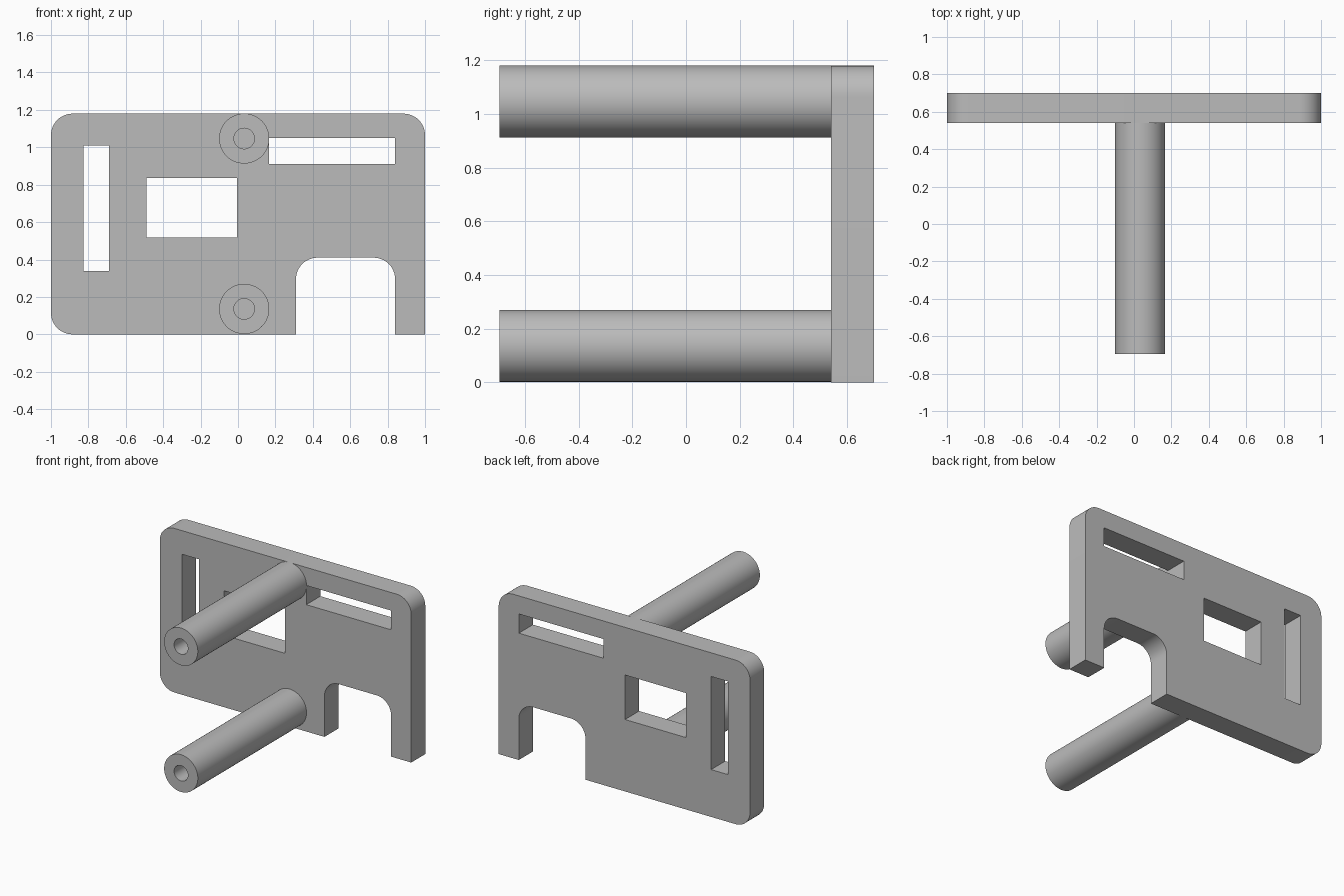
import bpy
from math import sin, cos, pi, radians

if "Cube" in bpy.data.objects:
    bpy.data.objects.remove(bpy.data.objects["Cube"], do_unlink=True)

grey = bpy.data.materials.new("plain grey")
grey.use_nodes = True
colour = (0.5, 0.5, 0.5, 1)
grey.diffuse_color = colour
grey.node_tree.nodes["Principled BSDF"].inputs["Base Color"].default_value = colour


def arc(cx, cz, r, start, end, steps=12):
    """Points along an arc, angles in degrees."""
    angles = [radians(start + (end - start) * i / steps) for i in range(steps + 1)]
    return [(cx + r * cos(a), cz + r * sin(a)) for a in angles]


def circle(cx, cz, r, steps=64):
    return arc(cx, cz, r, 0, 360, steps)[:-1]


def rectangle(x0, x1, z0, z1):
    return [(x0, z0), (x1, z0), (x1, z1), (x0, z1)]


def extrude_profile(name, loops, y0, y1):
    """Fill the first loop, cut out the others, extrude from y0 to y1."""
    curve = bpy.data.curves.new(name, 'CURVE')
    curve.dimensions = '2D'
    curve.fill_mode = 'BOTH'
    curve.extrude = (y1 - y0) / 2
    for loop in loops:
        spline = curve.splines.new('POLY')
        spline.points.add(len(loop) - 1)
        for point, (x, z) in zip(spline.points, loop):
            point.co = (x, z, 0, 1)
        spline.use_cyclic_u = True
    obj = bpy.data.objects.new(name, curve)
    obj.location.y = (y0 + y1) / 2
    obj.rotation_euler.x = pi / 2
    bpy.context.collection.objects.link(obj)
    bpy.ops.object.select_all(action='DESELECT')
    obj.select_set(True)
    bpy.context.view_layer.objects.active = obj
    bpy.ops.object.convert(target='MESH')
    obj = bpy.context.object
    obj.data.materials.clear()
    obj.data.materials.append(grey)
    bpy.ops.object.shade_smooth_by_angle(angle=radians(30))
    return obj


FRONT, PLATE, BACK = -0.695, 0.54, 0.70
TOP, R = 1.18, 0.115

# Plate outline: three round corners, one square foot, round-topped notch
outline = (arc(-1 + R, R, R, 180, 270)
           + [(0.31, 0)]
           + arc(0.31 + R, 0.41 - R, R, 180, 90)
           + arc(0.84 - R, 0.41 - R, R, 90, 0)
           + [(0.84, 0), (1, 0)]
           + arc(1 - R, TOP - R, R, 0, 90)
           + arc(-1 + R, TOP - R, R, 90, 180))
openings = [rectangle(-0.825, -0.69, 0.34, 1.01),
            rectangle(-0.49, -0.005, 0.517, 0.837),
            rectangle(0.165, 0.84, 0.912, 1.05)]
extrude_profile("plate", [outline] + openings, PLATE, BACK)

# Two hollow posts standing out from the front of the plate
for name, z in (("lower_post", 0.136), ("upper_post", 1.047)):
    extrude_profile(name, [circle(0.033, z, 0.134), circle(0.033, z, 0.055)], FRONT, PLATE)
